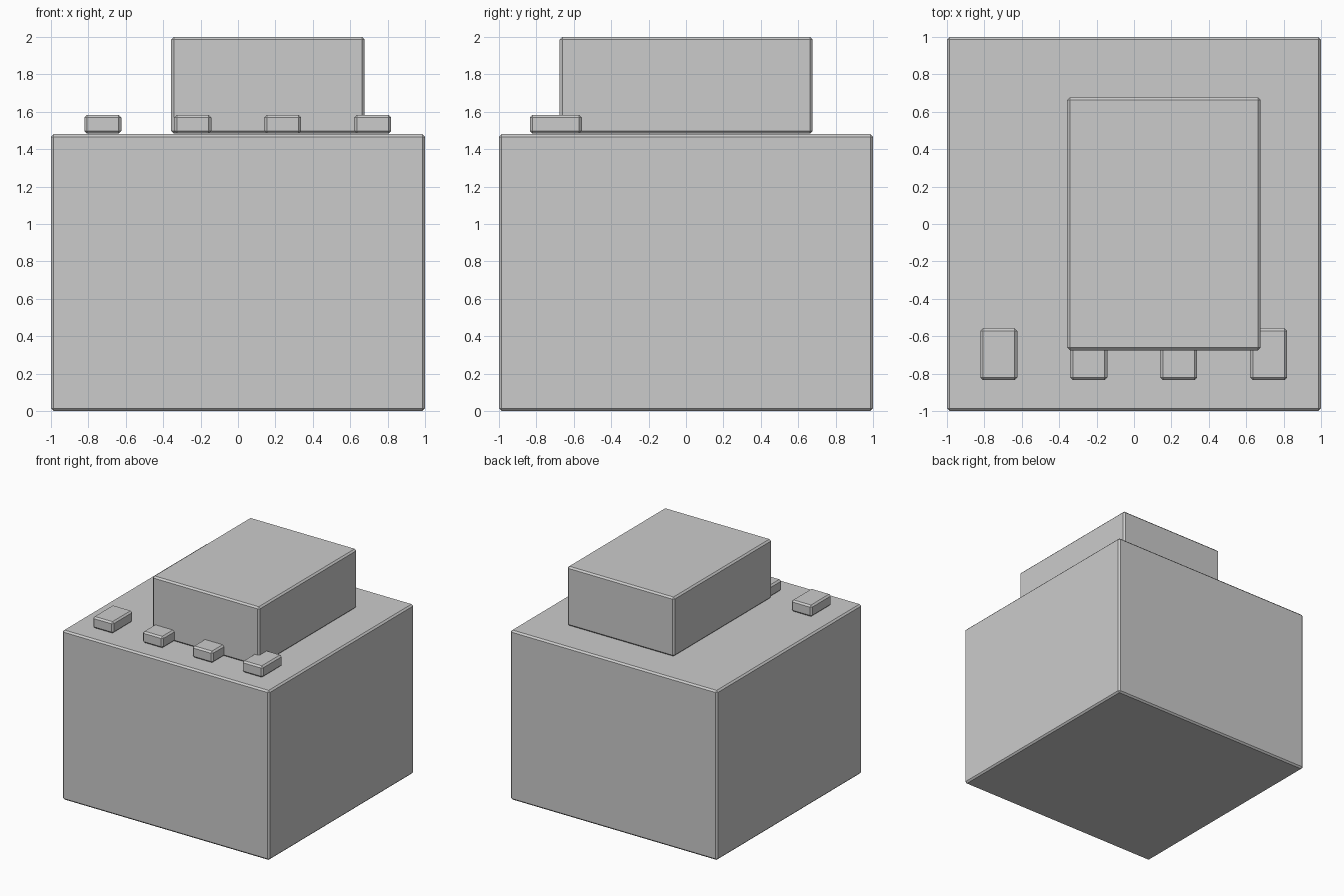
import bpy

if "Cube" in bpy.data.objects:
    bpy.data.objects.remove(bpy.data.objects["Cube"])


def bevelled_box(name, x, y, z, bevel=0.014):
    """Box spanning the given (min, max) ranges, with chamfered edges."""
    spans = (x, y, z)
    bpy.ops.mesh.primitive_cube_add(size=1, location=[(a + b) / 2 for a, b in spans])
    obj = bpy.context.object
    obj.name = name
    obj.scale = [b - a for a, b in spans]
    bpy.ops.object.transform_apply(location=False, rotation=False, scale=True)
    mod = obj.modifiers.new("chamfer", 'BEVEL')
    mod.width = bevel
    mod.segments = 1
    return obj


# Main body
bevelled_box("body", (-1, 1), (-1, 1), (0, 1.48))

# Raised block on top, offset to the right
bevelled_box("upper_block", (-0.357, 0.677), (-0.675, 0.677), (1.483, 2.0))

# Row of four buttons along the front edge
for i in range(4):
    cx = -0.723 + i * 0.481
    bevelled_box(f"button_{i + 1}", (cx - 0.099, cx + 0.099), (-0.835, -0.557), (1.483, 1.583))
